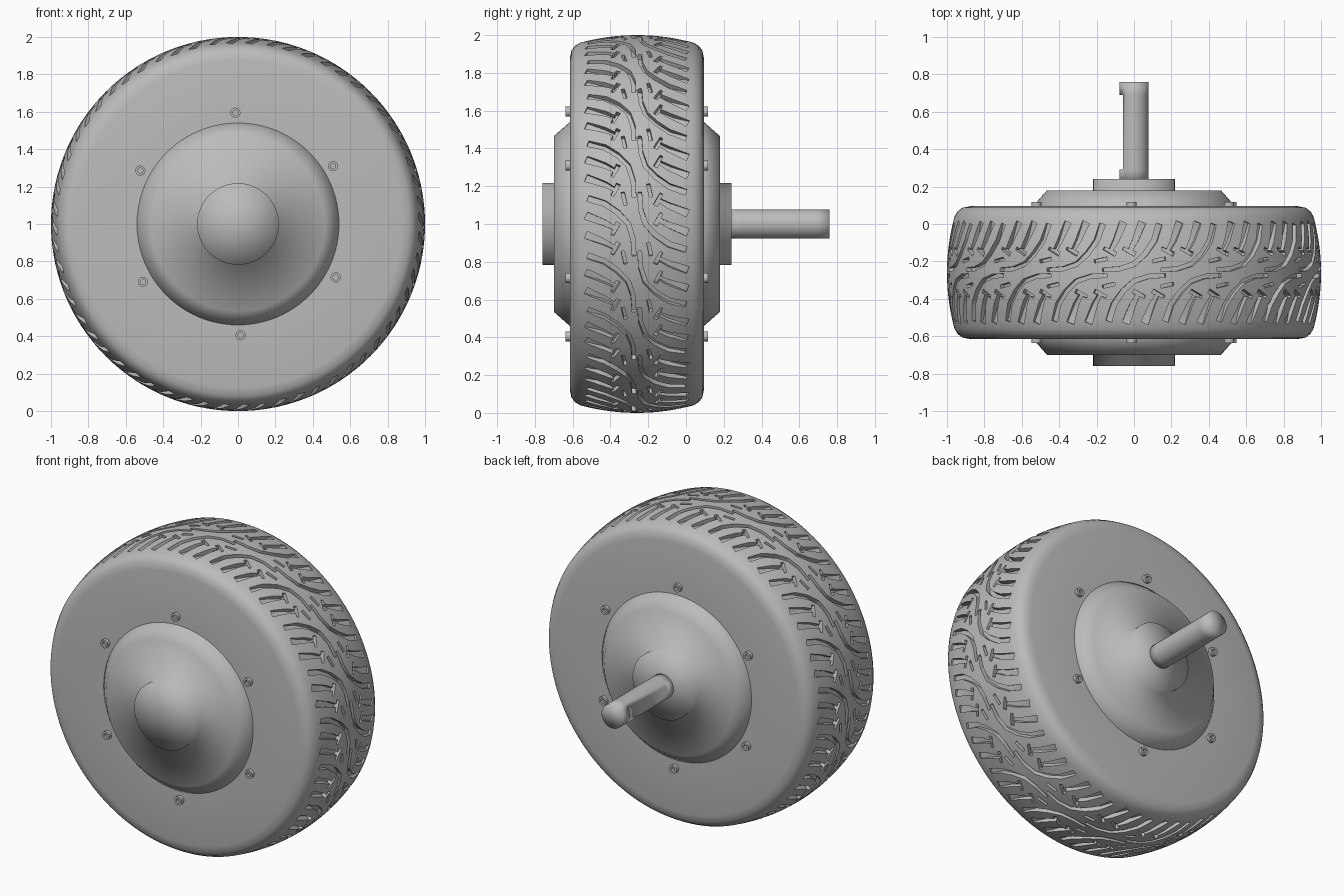
import bpy, bmesh, math

cube = bpy.data.objects.get("Cube")
if cube:
    bpy.data.objects.remove(cube, do_unlink=True)

CY = -0.26                      # middle plane of the wheel
TILES, STEPS = 20, 6            # tread pitches, segments per pitch
PITCH = 2 * math.pi / TILES
HALF = 0.3                      # half width of the tread strip

grey = bpy.data.materials.new("plain grey")
grey.use_nodes = True
grey.diffuse_color = (0.5, 0.5, 0.5, 1)
grey.node_tree.nodes["Principled BSDF"].inputs["Base Color"].default_value = (0.5, 0.5, 0.5, 1)


def finish(bm, name, angle=None, recalc=True):
    """Turn a bmesh into a smooth shaded object."""
    bmesh.ops.remove_doubles(bm, verts=bm.verts, dist=2e-4)
    if recalc:
        bmesh.ops.recalc_face_normals(bm, faces=bm.faces)
    mesh = bpy.data.meshes.new(name)
    bm.to_mesh(mesh)
    bm.free()
    mesh.materials.append(grey)
    ob = bpy.data.objects.new(name, mesh)
    bpy.context.collection.objects.link(ob)
    mesh.shade_smooth()
    if angle:
        bpy.ops.object.select_all(action='DESELECT')
        ob.select_set(True)
        bpy.context.view_layer.objects.active = ob
        bpy.ops.object.shade_smooth_by_angle(angle=math.radians(angle))
    return ob


def lathe(bm, profile, segs, cx=0, cz=1):
    """Revolve (radius, y offset) points about an axis along y."""
    rings = []
    for k in range(segs):
        a = 2 * math.pi * k / segs
        rings.append([bm.verts.new((cx + r * math.sin(a), CY + v, cz + r * math.cos(a)))
                      for r, v in profile])
    for k in range(segs):
        a, b = rings[k], rings[(k + 1) % segs]
        for i in range(len(profile) - 1):
            bm.faces.new((a[i], b[i], b[i + 1], a[i + 1]))


def crown(v):
    return 1 - 0.04 * (v / HALF) ** 2


# Tread pattern: centre lines in (around, across) with start and end widths
arc = ([(-.17, .015), (-.08, .02), (0, .045), (.06, .10), (.11, .17), (.14, .26)], .02, .034)
link = ([(.10, .06), (.17, .075)], .018, .018)
grooves = [arc, link]
for shift in (.185, .29):
    grooves.append(([(shift, .115), (shift + .03, .17), (shift + .07, .27)], .02, .042))
    grooves.append(([(shift - .035, .13), (shift + .03, .098)], .016, .024))

cutters = bpy.data.collections.new("tread_cutters")


def add_cutter(path, w0, w1, shift, sign):
    """Prism following a groove centre line."""
    bm = bmesh.new()
    rows, last = [], len(path) - 1
    for i, (u, v) in enumerate(path):
        (ua, va), (ub, vb) = path[max(i - 1, 0)], path[min(i + 1, last)]
        length = math.hypot(ub - ua, vb - va)
        w = (w0 + (w1 - w0) * i / last) / 2 / length
        du, dv = -(vb - va) * w, (ub - ua) * w
        rows.append([bm.verts.new((sign * (u + s * du) + shift, sign * (v + s * dv), z))
                     for s, z in ((1, -.03), (-1, -.03), (-1, .04), (1, .04))])
    for a, b in zip(rows, rows[1:]):
        for j in range(4):
            bm.faces.new((a[j], a[(j + 1) % 4], b[(j + 1) % 4], b[j]))
    bm.faces.new(rows[0])
    bm.faces.new(rows[-1])
    bmesh.ops.recalc_face_normals(bm, faces=bm.faces)
    mesh = bpy.data.meshes.new("groove_cutter")
    bm.to_mesh(mesh)
    bm.free()
    cutters.objects.link(bpy.data.objects.new("groove_cutter", mesh))


for path, w0, w1 in grooves:
    for sign in (1, -1):
        for n in (-2, -1, 0, 1, 2):
            us = [sign * u + n * PITCH for u, v in path]
            if max(us) > -.05 and min(us) < PITCH + .05:
                add_cutter(path, w0, w1, n * PITCH, sign)

# One flat pitch of tread, cut by the grooves
bm = bmesh.new()
bmesh.ops.create_grid(bm, x_segments=STEPS, y_segments=12, size=0.5)
for vert in bm.verts:
    vert.co = ((vert.co.x + .5) * PITCH, vert.co.y * 2 * HALF, 0)
low = bmesh.ops.extrude_face_region(bm, geom=bm.faces[:])
for g in low["geom"]:
    if isinstance(g, bmesh.types.BMVert):
        g.co.z = -.06
bmesh.ops.recalc_face_normals(bm, faces=bm.faces)
tile_mesh = bpy.data.meshes.new("tread_tile")
bm.to_mesh(tile_mesh)
bm.free()
tile = bpy.data.objects.new("tread_tile", tile_mesh)
bpy.context.collection.objects.link(tile)
bpy.context.scene.collection.children.link(cutters)
cut = tile.modifiers.new("grooves", 'BOOLEAN')
cut.operation = 'DIFFERENCE'
cut.solver = 'EXACT'
cut.operand_type = 'COLLECTION'
cut.collection = cutters
bpy.context.view_layer.update()
graph = bpy.context.evaluated_depsgraph_get()
cut_mesh = bpy.data.meshes.new_from_object(tile.evaluated_get(graph))
bpy.data.objects.remove(tile, do_unlink=True)
for ob in list(cutters.objects):
    bpy.data.objects.remove(ob, do_unlink=True)
bpy.data.collections.remove(cutters)

# Keep only the outer skin of the pitch
skin = bmesh.new()
skin.from_mesh(cut_mesh)


def on_border(f):
    co = [v.co for v in f.verts]
    return (all(c.z < -.055 for c in co) or all(c.x < 1e-4 for c in co)
            or all(c.x > PITCH - 1e-4 for c in co)
            or all(abs(c.y) > HALF - 1e-4 for c in co))


bmesh.ops.delete(skin, geom=[f for f in skin.faces if on_border(f)], context='FACES')
bmesh.ops.triangulate(skin, faces=skin.faces[:])
skin.verts.index_update()

# Tyre: the pitch wrapped around the wheel, plus shoulders and sidewalls
bm = bmesh.new()
for n in range(TILES):
    new = []
    for vert in skin.verts:
        u, v, d = vert.co
        a = u + n * PITCH
        r = crown(v) + d * min(1, max(.2, (HALF - abs(v)) / .08))
        new.append(bm.verts.new((r * math.sin(a), CY + v, 1 + r * math.cos(a))))
    for f in skin.faces:
        bm.faces.new([new[v.index] for v in f.verts])
skin.free()
side = [(crown(HALF), HALF), (.943, .328), (.918, .347), (.875, .355), (.52, .355)]
lathe(bm, side + [(r, -v) for r, v in reversed(side)], TILES * STEPS)
finish(bm, "tyre", angle=38)

# Hub with chamfered covers and round bosses on both sides
half_hub = [(0, .5), (.218, .5), (.218, .44), (.465, .44), (.54, .355), (.54, .34)]
bm = bmesh.new()
lathe(bm, half_hub + [(r, -v) for r, v in reversed(half_hub)], 96)
finish(bm, "hub")

# Axle shaft with a flat milled along its right side
bm = bmesh.new()
lathe(bm, [(0, .48), (.078, .48), (.078, .55), (.078, .551),
           (.078, .949), (.078, .95), (.078, 1.02), (0, 1.02)], 32)
for vert in bm.verts:
    if .5505 < vert.co.y - CY < .9495:
        vert.co.x = max(vert.co.x, -.058)
finish(bm, "axle_shaft")

# Socket head bolts around the hub, front and back
for label, s in (("front", -1), ("back", 1)):
    for k in range(6):
        a = math.radians(60 * k - 1.3)
        bm = bmesh.new()
        lathe(bm, [(0, .36 * s), (.014, .36 * s), (.014, .377 * s), (.027, .377 * s),
                   (.027, .33 * s), (0, .33 * s)], 16,
              .595 * math.sin(a), 1 + .595 * math.cos(a))
        finish(bm, f"{label}_bolt_{k + 1}", angle=40)
